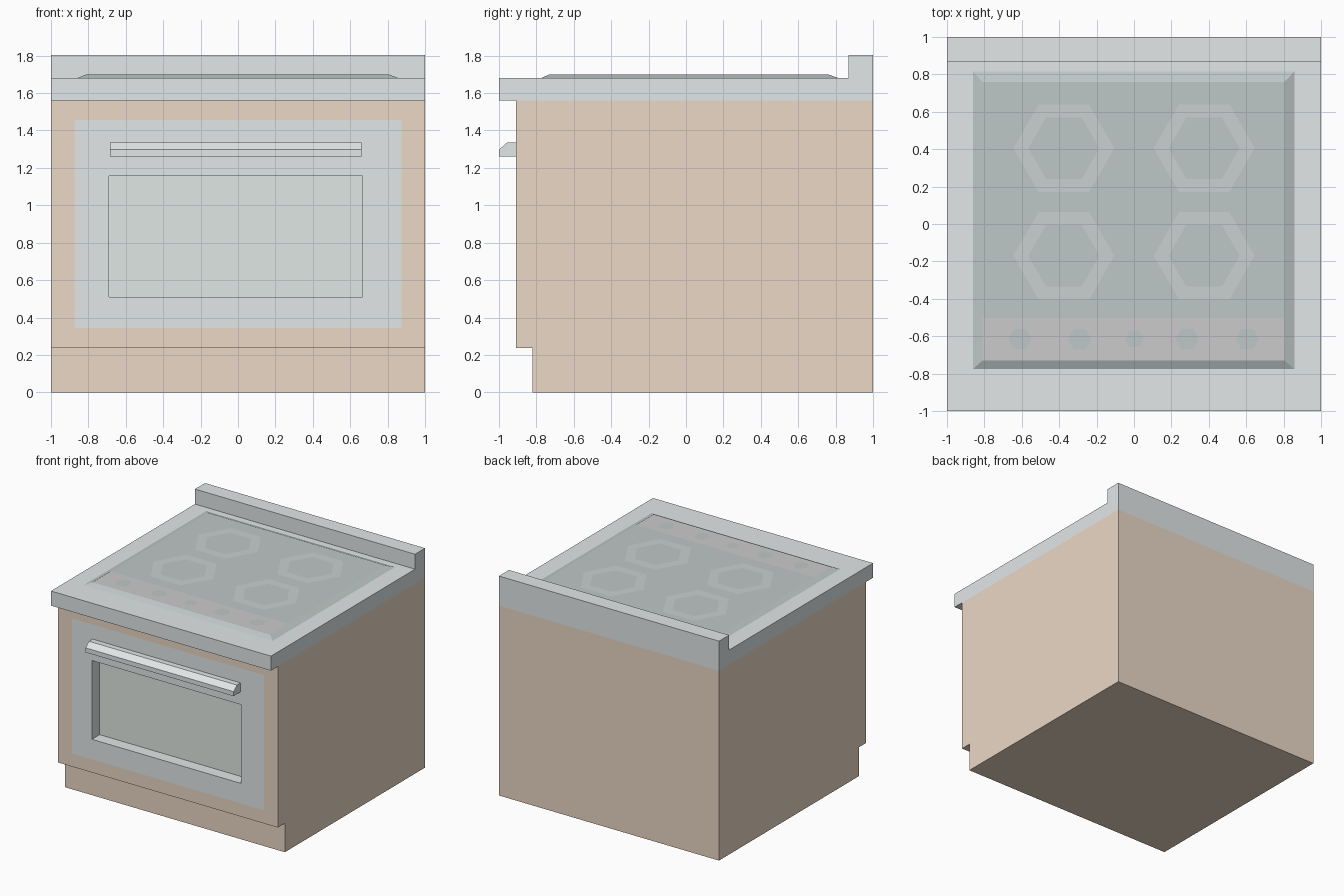
import bpy, bmesh
from math import cos, sin, pi

if "Cube" in bpy.data.objects:
    bpy.data.objects.remove(bpy.data.objects["Cube"])


def material(name, rgb):
    m = bpy.data.materials.new(name)
    m.diffuse_color = (*rgb, 1)
    m.use_nodes = True
    m.node_tree.nodes["Principled BSDF"].inputs["Base Color"].default_value = m.diffuse_color
    return m


WOOD = material("wood", (0.83, 0.69, 0.57))
STEEL = material("steel", (0.76, 0.80, 0.80))
HOB = material("hob_glass", (0.52, 0.58, 0.57))
RING = material("burner_ring", (0.58, 0.64, 0.63))
PANEL = material("panel", (0.69, 0.69, 0.69))
WINDOW = material("window_glass", (0.74, 0.80, 0.77))


def loft(name, mat, rings, start=False, end=False, skip=()):
    """Bridge successive rings with quads; optionally cap the two ends."""
    bm = bmesh.new()
    loops = [[bm.verts.new(p) for p in r] for r in rings]
    n = len(rings[0])
    for a, b in zip(loops, loops[1:]):
        for i in range(n):
            if i not in skip:
                j = (i + 1) % n
                bm.faces.new((a[i], a[j], b[j], b[i]))
    if start:
        bm.faces.new(loops[0][::-1])
    if end:
        bm.faces.new(loops[-1])
    me = bpy.data.meshes.new(name)
    bm.to_mesh(me)
    bm.free()
    me.materials.append(mat)
    ob = bpy.data.objects.new(name, me)
    bpy.context.collection.objects.link(ob)
    return ob


def prism(name, mat, profile, x0, x1, skip=()):
    """Extrude a (y, z) profile along x."""
    return loft(name, mat, [[(x, y, z) for y, z in profile] for x in (x0, x1)],
                True, True, skip)


def front_rect(x0, x1, z0, z1, y):
    return [(x0, y, z0), (x1, y, z0), (x1, y, z1), (x0, y, z1)]


def top_rect(x0, x1, y0, y1, z):
    return [(x0, y0, z), (x1, y0, z), (x1, y1, z), (x0, y1, z)]


def hexagon(x, y, r, z):
    return [(x + r * cos(i * pi / 3), y + r * sin(i * pi / 3), z) for i in range(6)]


FRONT, BACK = -0.91, -0.81

# Cabinet with toe kick; its front is left open for the door surround
prism("cabinet", WOOD, [(-0.82, 0), (1, 0), (1, 1.56), (FRONT, 1.56),
                        (FRONT, 0.237), (-0.82, 0.237)], -1, 1, skip=(3,))
door = front_rect(-0.873, 0.873, 0.345, 1.455, FRONT)
loft("cabinet_front", WOOD, [front_rect(-1, 1, 0.237, 1.56, FRONT), door])

# Oven door flush with the cabinet, with recessed window
opening = front_rect(-0.69, 0.665, 0.51, 1.157, FRONT)
recess = front_rect(-0.69, 0.665, 0.51, 1.157, BACK)
loft("oven_door", STEEL, [door, opening, recess])
loft("oven_window", WINDOW, [recess], end=True)

# Door handle
prism("door_handle", STEEL, [(FRONT, 1.26), (FRONT, 1.335), (-0.957, 1.335),
                             (-1, 1.297), (-1, 1.26)][::-1], -0.685, 0.66)

# Worktop with upstand at the back
prism("worktop", STEEL, [(-1, 1.56), (1, 1.56), (1, 1.803), (0.87, 1.803),
                         (0.87, 1.68), (-1, 1.68)], -1, 1)

# Hob plate with bevelled rim
loft("hob", HOB, [top_rect(-0.86, 0.857, -0.775, 0.815, 1.68),
                  top_rect(-0.81, 0.805, -0.73, 0.76, 1.70)], end=True)

# Four burner rings
for x in (-0.375, 0.375):
    for y in (-0.17, 0.405):
        loft("burner_ring", RING, [hexagon(x, y, 0.27, 1.702),
                                   hexagon(x, y, 0.19, 1.702)])

# Control panel and touch knobs
loft("control_panel", PANEL, [top_rect(-0.81, 0.805, -0.73, -0.503, 1.702)], end=True)
for x, r in ((-0.61, 0.063), (-0.29, 0.063), (0, 0.05), (0.285, 0.063), (0.605, 0.063)):
    loft("control_knob", HOB, [hexagon(x, -0.615, r, 1.704)], end=True)
